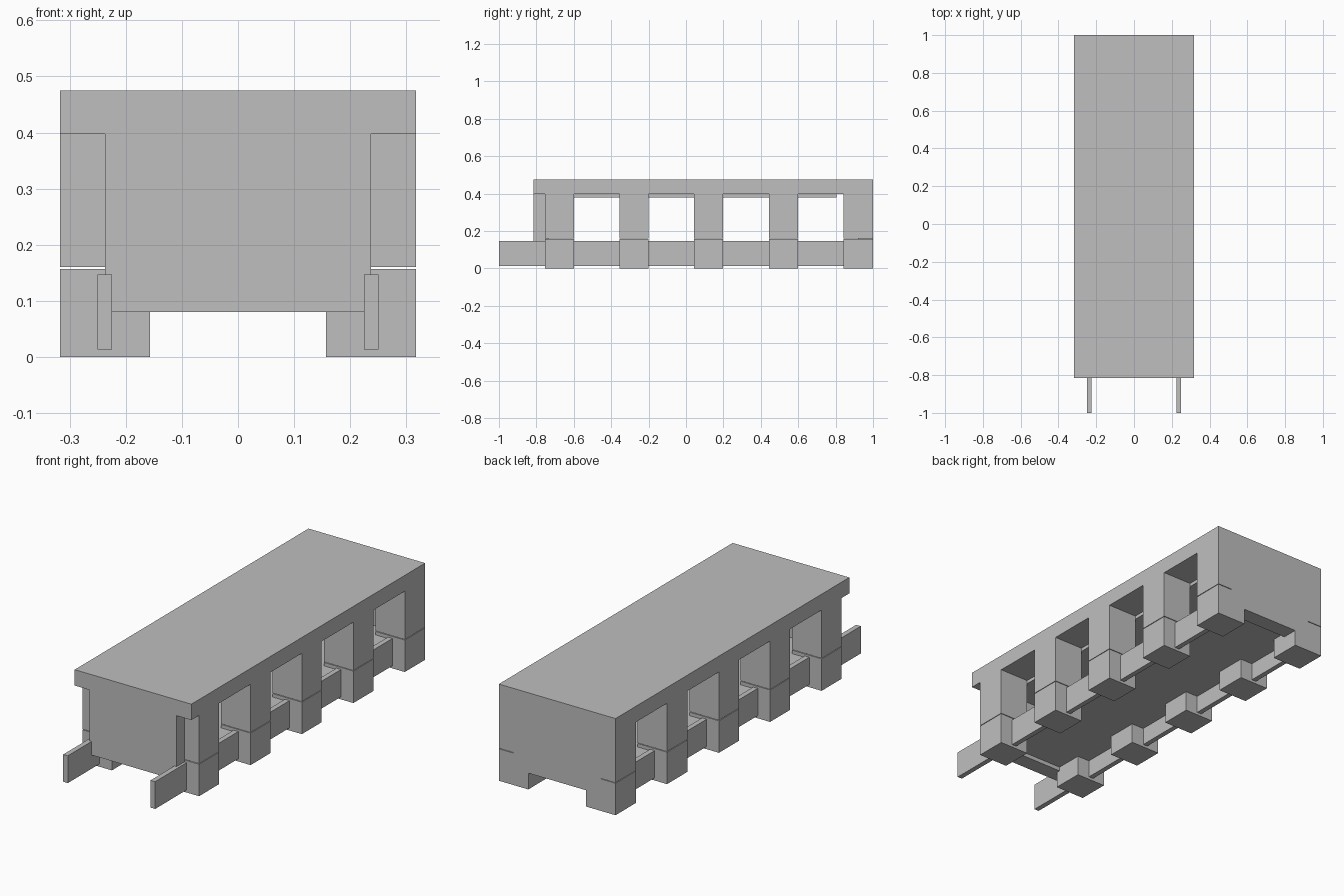
import bpy

if "Cube" in bpy.data.objects:
    bpy.data.objects.remove(bpy.data.objects["Cube"])

grey = bpy.data.materials.new("plain grey")
colour = (0.52, 0.52, 0.52, 1)
grey.diffuse_color = colour
grey.use_nodes = True
grey.node_tree.nodes["Principled BSDF"].inputs["Base Color"].default_value = colour


def box(name, x, y, z):
    """Box spanning the given (min, max) ranges."""
    spans = (x, y, z)
    bpy.ops.mesh.primitive_cube_add(size=1, location=[(a + b) / 2 for a, b in spans])
    obj = bpy.context.object
    obj.name = name
    obj.scale = [b - a for a, b in spans]
    bpy.ops.object.transform_apply(location=False, rotation=False, scale=True)
    obj.data.materials.append(grey)
    return obj


HALF, INNER, FOOT_IN = 0.317, 0.237, 0.157   # outer edge, wall edge, post inner edge
FRONT, BACK = -0.815, 1.0
ROOF_LOW, ROOF_TOP = 0.397, 0.475

# Roof slab with the shallow ceiling panel below it
box("roof", (-HALF, HALF), (FRONT, BACK), (ROOF_LOW, ROOF_TOP))
box("ceiling_panel", (-FOOT_IN, FOOT_IN), (-0.735, 0.805), (0.38, ROOF_LOW))

# End walls and floor
box("front_wall", (-INNER, INNER), (FRONT, -0.735), (0.08, ROOF_LOW))
box("back_wall", (-INNER, INNER), (0.92, BACK), (0.08, ROOF_LOW))
box("floor", (-INNER, INNER), (-0.735, 0.92), (0.1, 0.14))

# Posts, feet and long rails on both sides
post_spans = [(-0.755, -0.6), (-0.355, -0.2), (0.043, 0.197), (0.443, 0.6), (0.842, BACK)]
for side, label in ((1, "left"), (-1, "right")):
    def span(a, b):
        return tuple(sorted((a * side, b * side)))

    for i, y in enumerate(post_spans, 1):
        box(f"{label}_post_{i}", span(FOOT_IN, HALF), y, (0.16, ROOF_LOW))
        box(f"{label}_foot_{i}", span(FOOT_IN, HALF), y, (0, 0.157))
    box(f"{label}_rail", span(0.225, 0.25), (-1, 0.92), (0.013, 0.147))
